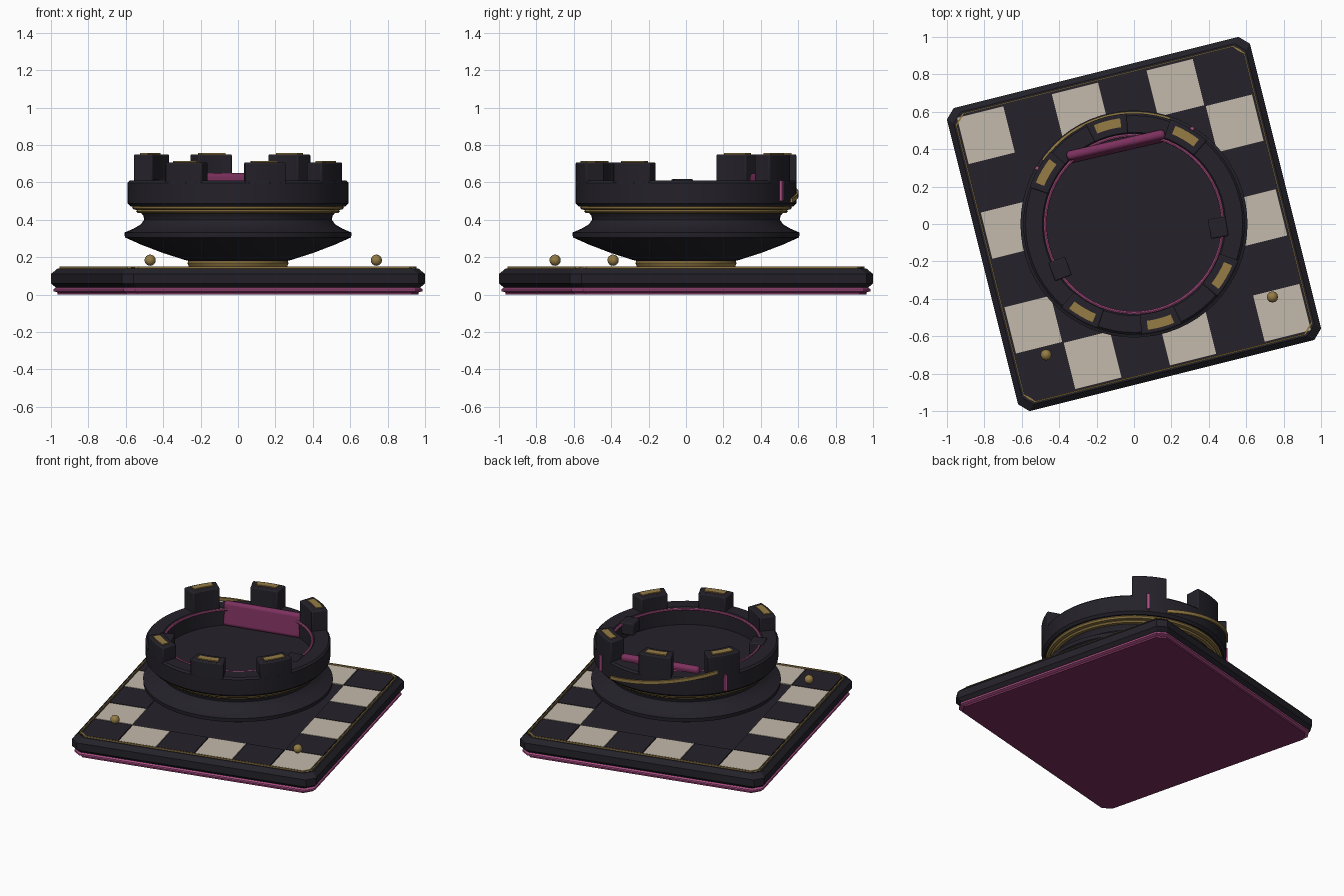
import bpy, bmesh, math
from math import sin, cos, pi, radians
from mathutils import Matrix

if "Cube" in bpy.data.objects:
    bpy.data.objects.remove(bpy.data.objects["Cube"])

TURN = math.atan2(0.4, 1.6)   # the whole piece is turned about z


def material(name, rgb):
    m = bpy.data.materials.new(name)
    m.diffuse_color = (*rgb, 1)
    m.use_nodes = True
    m.node_tree.nodes["Principled BSDF"].inputs["Base Color"].default_value = m.diffuse_color
    return m


DARK = material("ebony", (0.018, 0.016, 0.023))
GOLD = material("brass", (0.30, 0.20, 0.06))
PINK = material("plum", (0.20, 0.03, 0.11))
ROSE = material("rose", (0.42, 0.08, 0.24))
IVORY = material("ivory", (0.55, 0.49, 0.41))


def finish(name, bm, mat, bevel=0, segments=2, smooth=35):
    bmesh.ops.recalc_face_normals(bm, faces=bm.faces)
    me = bpy.data.meshes.new(name)
    bm.to_mesh(me)
    bm.free()
    ob = bpy.data.objects.new(name, me)
    bpy.context.collection.objects.link(ob)
    me.materials.append(mat)
    if bevel:
        b = ob.modifiers.new("bevel", "BEVEL")
        b.width, b.segments, b.limit_method = bevel, segments, "ANGLE"
    bpy.ops.object.select_all(action="DESELECT")
    ob.select_set(True)
    bpy.context.view_layer.objects.active = ob
    if smooth:
        bpy.ops.object.shade_smooth_by_angle(angle=radians(smooth))
    return ob


def loft(name, rings, mat, closed=False, **kw):
    """Skin a list of point loops; cap the ends or join last to first."""
    bm = bmesh.new()
    vs = [[bm.verts.new(p) for p in r] for r in rings]
    n = len(vs[0])
    pairs = list(zip(vs, vs[1:])) + ([(vs[-1], vs[0])] if closed else [])
    for a, b in pairs:
        for i in range(n):
            j = (i + 1) % n
            bm.faces.new((a[i], a[j], b[j], b[i]))
    if not closed:
        bm.faces.new(vs[0])
        bm.faces.new(vs[-1])
    return finish(name, bm, mat, **kw)


def lathe(name, profile, mat, closed=False, n=64):
    rings = [[(r * cos(2 * pi * i / n), r * sin(2 * pi * i / n), z) for i in range(n)]
             for r, z in profile]
    return loft(name, rings, mat, closed)


def square(h, z, c=0.05):
    """Clipped-corner square loop, turned with the board."""
    pts = [(h, c - h), (h, h - c), (h - c, h), (c - h, h),
           (-h, h - c), (-h, c - h), (c - h, -h), (h - c, -h)]
    return [(x * cos(TURN) - y * sin(TURN), x * sin(TURN) + y * cos(TURN), z) for x, y in pts]


def sector(name, ang, half, r0, r1, z0, z1, mat, steps=6, rise=0, **kw):
    """Block bent around the tower; rise turns it into a climbing strip."""
    rings = []
    for i in range(steps + 1):
        t = i / steps
        a, dz = radians(ang + half * (2 * t - 1)), rise * t
        rings.append([(r * cos(a), r * sin(a), z + dz)
                      for r, z in ((r0, z0), (r1, z0), (r1, z1), (r0, z1))])
    return loft(name, rings, mat, **kw)


def box(name, loc, size, mat, rz=0.0, rx=0.0, **kw):
    bm = bmesh.new()
    bmesh.ops.create_cube(bm, size=1)
    m = Matrix.Translation(loc) @ Matrix.Rotation(rz, 4, "Z") @ Matrix.Rotation(rx, 4, "X")
    bmesh.ops.transform(bm, matrix=m @ Matrix.Diagonal((*size, 1)), verts=bm.verts)
    return finish(name, bm, mat, **kw)


# felt underside and bevelled board
loft("felt_base", [square(0.80, 0.01), square(0.823, 0.018), square(0.823, 0.03),
                   square(0.81, 0.04)], ROSE, smooth=0)
loft("felt_underside", [square(0.805, 0.0), square(0.805, 0.015)], PINK, smooth=0)
loft("board", [square(0.81, 0.035), square(0.835, 0.06), square(0.835, 0.11),
               square(0.805, 0.14)], DARK, smooth=0)

# wire inlay around the board edge
loft("board_trim", [square(0.797, 0.14), square(0.797, 0.15),
                    square(0.790, 0.15), square(0.790, 0.14)], GOLD, closed=True, smooth=0)

# border tiles: pale and dark alternate
TILE = 0.261
for row in range(6):
    for col in range(6):
        if {row, col} & {0, 5}:
            x, y = (col - 2.5) * TILE, (row - 2.5) * TILE
            box(f"tile_{row}_{col}",
                (x * cos(TURN) - y * sin(TURN), x * sin(TURN) + y * cos(TURN), 0.141),
                (TILE - 0.006, TILE - 0.006, 0.01), IVORY if (row + col) % 2 else DARK,
                rz=TURN, smooth=0)

# two loose beads
for i, (x, y) in enumerate(((-0.47, -0.70), (0.74, -0.39))):
    bm = bmesh.new()
    bmesh.ops.create_uvsphere(bm, u_segments=12, v_segments=8, radius=0.03,
                              matrix=Matrix.Translation((x, y, 0.184)))
    finish(f"bead_{i}", bm, GOLD)

# tower foot, flared body and collar
lathe("foot_ring", [(0.25, 0.138), (0.262, 0.148), (0.27, 0.168), (0.262, 0.19)], GOLD)
lathe("flared_body", [(0.24, 0.175), (0.28, 0.184), (0.40, 0.222), (0.52, 0.268),
                      (0.605, 0.306), (0.607, 0.332), (0.56, 0.352), (0.52, 0.375),
                      (0.502, 0.40), (0.505, 0.42), (0.525, 0.445), (0.525, 0.48)], DARK)
lathe("collar_lower", [(0.50, 0.434), (0.535, 0.436), (0.545, 0.445), (0.535, 0.455),
                       (0.50, 0.455)], GOLD, closed=True)
lathe("collar_upper", [(0.50, 0.452), (0.558, 0.454), (0.566, 0.464), (0.56, 0.478),
                       (0.50, 0.478)], GOLD, closed=True)

# hollow drum and the piping on its inner lip
lathe("drum", [(0.05, 0.472), (0.575, 0.472), (0.59, 0.488), (0.592, 0.598), (0.58, 0.61),
               (0.49, 0.61), (0.48, 0.60), (0.478, 0.49), (0.05, 0.49)], DARK)
lathe("lip_piping", [(0.475 + 0.009 * cos(k * pi / 4), 0.60 + 0.009 * sin(k * pi / 4))
                     for k in range(8)], ROSE, closed=True)

# battlements: taller at the back, two positions left open, brass caps on top
for k in range(8):
    if k in (0, 4):
        continue
    ang, top = 14.8 + 45 * k, 0.75 if k < 4 else 0.707
    sector(f"merlon_{k}", ang, 11, 0.485, 0.592, 0.59, top, DARK, bevel=0.008)
    sector(f"merlon_cap_{k}", ang, 7.3, 0.522, 0.57, top - 0.004, top + 0.007, GOLD)

# broken stubs on the inner lip
for i, (x, y, a) in enumerate(((0.45, -0.02, 10), (-0.395, -0.24, 20))):
    box(f"stub_{i}", (x, y, 0.575), (0.095, 0.105, 0.085), DARK, rz=radians(a), bevel=0.008)

# padded panel inside the back wall
box("back_panel", (-0.095, 0.415, 0.567), (0.54, 0.05, 0.165), PINK,
    rz=radians(13), rx=radians(-8), bevel=0.022, segments=4)

# pins and climbing brass strip on the outside
for ang in (58.7, 150):
    sector(f"outer_pin_{int(ang)}", ang, 0.9, 0.585, 0.607, 0.50, 0.61, ROSE, steps=1)
sector("outer_strip", 108, 37, 0.588, 0.602, 0.492, 0.515, GOLD, steps=24, rise=0.135)
